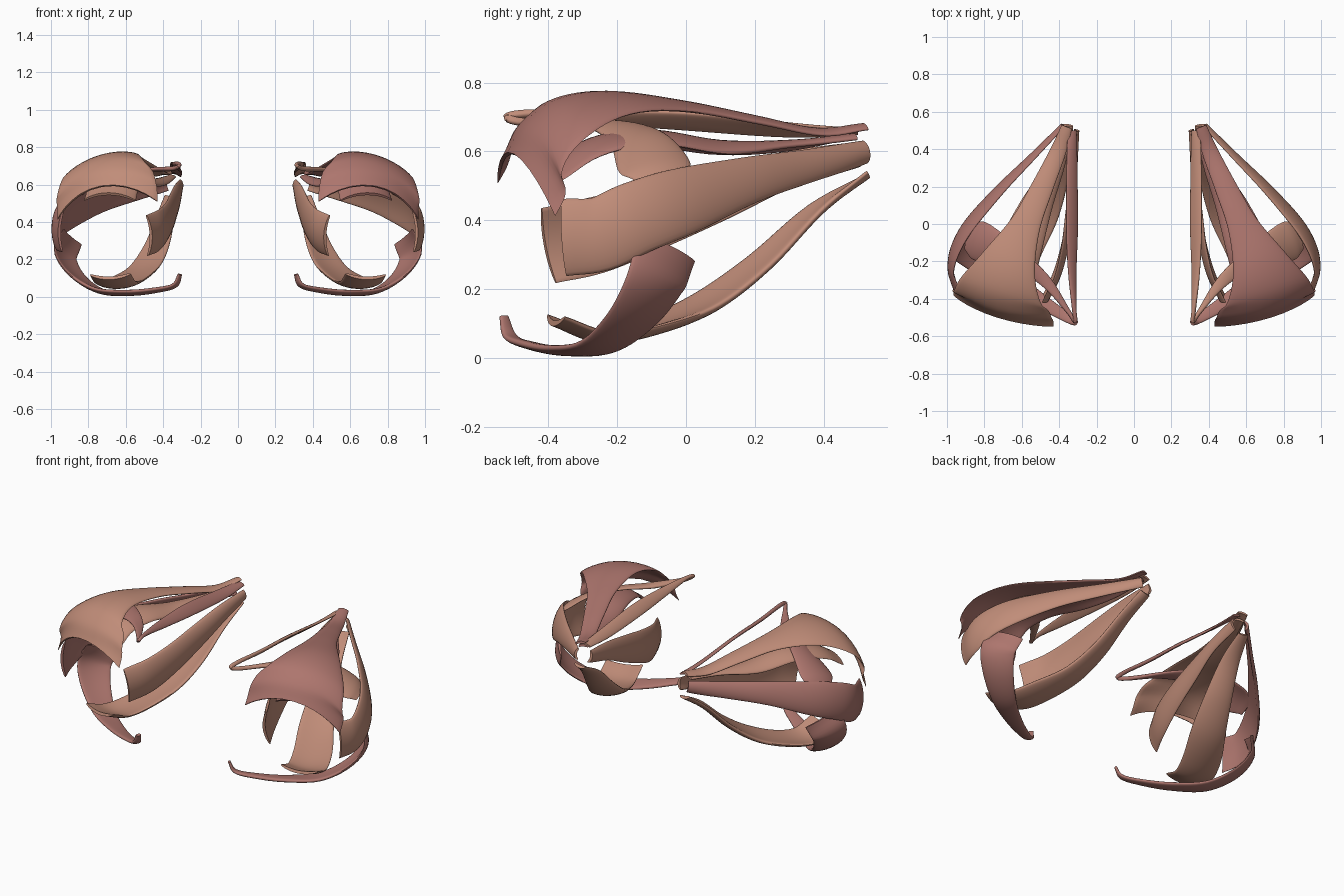
import bpy, bmesh, math
from mathutils import Vector

cube = bpy.data.objects.get("Cube")
if cube:
    bpy.data.objects.remove(cube, do_unlink=True)

# Central axis of one muscle cone: from the rear ring to the middle of the eye socket
APEX = Vector((0.345, 0.52, 0.60))
GLOBE = Vector((0.66, -0.25, 0.35))
STEPS, ACROSS = 6, 14


def make_material(name, colour):
    mat = bpy.data.materials.new(name)
    mat.use_nodes = True
    mat.diffuse_color = colour
    mat.node_tree.nodes["Principled BSDF"].inputs["Base Color"].default_value = colour
    return mat


TAN = make_material("tan_muscle", (0.53, 0.265, 0.19, 1))
PINK = make_material("pink_muscle", (0.42, 0.18, 0.155, 1))


def smooth_path(stations):
    """Catmull-Rom curve through (x, y, z, half width) stations."""
    pts = [Vector(s) for s in stations]
    pts = [2 * pts[0] - pts[1]] + pts + [2 * pts[-1] - pts[-2]]
    path = []
    for a, b, c, d in zip(pts, pts[1:], pts[2:], pts[3:]):
        for k in range(STEPS):
            t = k / STEPS
            path.append(0.5 * (2 * b + (c - a) * t + (2 * a - 5 * b + 4 * c - d) * t ** 2
                               + (3 * b - a - 3 * c + d) * t ** 3))
    return path + [pts[-2]]


def axis_point(p):
    line = GLOBE - APEX
    t = (p - APEX).dot(line) / line.length_squared
    return APEX + line * min(t, 1)


def section(p, tangent, half, thick, lean, horns, flat):
    """Closed lens-shaped section, wrapped around the cone axis."""
    out = p - axis_point(p)
    radius = max(out.length, 0.04) * (1 + flat)
    normal = out.normalized() + Vector((lean, 0, 0))
    normal = (normal - tangent * normal.dot(tangent)).normalized()
    side = tangent.cross(normal)
    ring = []
    for k in range(2 * ACROSS):
        a = math.pi * k / ACROSS
        u = math.cos(a)
        bend = max(-1.3, min(1.3, u * half / radius))
        offset = thick * math.copysign(abs(math.sin(a)) ** 0.7, math.sin(a))
        r = radius + offset
        ring.append(p + side * r * math.sin(bend) + normal * (r * math.cos(bend) - radius)
                    + tangent * horns * u ** 2)
    return ring


def muscle(name, stations, left_mat, right_mat, thick=0.014, lean=0, horns=0, flat=0):
    path = smooth_path(stations)
    last = len(path) - 1
    rings = []
    for i, q in enumerate(path):
        tangent = (path[min(i + 1, last)].xyz - path[max(i - 1, 0)].xyz).normalized()
        t = i / last
        belly = thick * (0.55 + 0.45 * math.sin(math.pi * t))
        rings.append(section(q.xyz, tangent, max(q.w, 0.008), belly,
                             lean * t, horns * t ** 3, flat * t))
    # Left side first, then its mirrored twin
    for label, sign, mat in (("left", 1, left_mat), ("right", -1, right_mat)):
        bm = bmesh.new()
        loops = [[bm.verts.new((v.x * sign, v.y, v.z)) for v in ring] for ring in rings]
        n = 2 * ACROSS
        for a, b in zip(loops, loops[1:]):
            for k in range(n):
                bm.faces.new((a[k], a[(k + 1) % n], b[(k + 1) % n], b[k]))
        for loop in (loops[0], loops[-1]):
            for k in range(ACROSS):
                quad = [loop[k], loop[k + 1], loop[(n - k - 1) % n], loop[(n - k) % n]]
                bm.faces.new(list(dict.fromkeys(quad)))
        bmesh.ops.recalc_face_normals(bm, faces=bm.faces)
        mesh = bpy.data.meshes.new(f"{label}_{name}")
        bm.to_mesh(mesh)
        bm.free()
        mesh.materials.append(mat)
        obj = bpy.data.objects.new(mesh.name, mesh)
        bpy.context.collection.objects.link(obj)
        bpy.ops.object.select_all(action="DESELECT")
        obj.select_set(True)
        bpy.context.view_layer.objects.active = obj
        bpy.ops.object.shade_smooth_by_angle(angle=math.radians(50))


# Broad eyelid lifter fanning over the top
muscle("eyelid_lifter", [
    (.36, .52, .675, .03), (.41, .38, .66, .045), (.49, .2, .695, .06), (.58, 0, .735, .085),
    (.67, -.2, .76, .16), (.72, -.35, .738, .245), (.73, -.445, .675, .295),
    (.73, -.495, .59, .305)],
    PINK, TAN, thick=0.012, lean=0.14, horns=0.1, flat=0.35)

# Upper straight muscle beneath the lifter
muscle("upper_straight", [
    (.36, .49, .645, .03), (.42, .3, .622, .05), (.52, .1, .62, .09), (.6, -.1, .65, .12),
    (.66, -.27, .63, .14), (.69, -.41, .55, .15)], PINK, TAN)

# Outer straight muscle
muscle("outer_straight", [
    (.385, .53, .6, .037), (.55, .36, .56, .05), (.72, .19, .52, .07), (.89, 0, .46, .1),
    (.968, -.14, .41, .108), (.985, -.25, .36, .11), (.955, -.36, .35, .115)], TAN, PINK)

# Inner straight muscle
muscle("inner_straight", [
    (.3, .5, .59, .04), (.315, .3, .55, .055), (.335, .1, .48, .08), (.36, -.1, .41, .1),
    (.4, -.27, .355, .115), (.465, -.41, .325, .115)], TAN, TAN)

# Lower straight muscle
muscle("lower_straight", [
    (.36, .53, .53, .035), (.385, .38, .425, .055), (.43, .22, .27, .08), (.495, .06, .15, .1),
    (.585, -.1, .08, .112), (.65, -.25, .055, .115), (.685, -.385, .1, .115)],
    TAN, TAN, thick=0.016)

# Upper slanted muscle, turning back at its pulley point
muscle("upper_slanted", [
    (.33, .5, .66, .025), (.33, .3, .665, .035), (.33, 0, .69, .04), (.33, -.25, .7, .028),
    (.32, -.45, .71, .012), (.315, -.52, .7, .01), (.35, -.47, .685, .012),
    (.46, -.32, .68, .03), (.58, -.22, .675, .05), (.72, -.14, .64, .085),
    (.84, -.09, .57, .11), (.89, -.07, .52, .07)], TAN, PINK, thick=0.012)

# Lower slanted muscle, sweeping under the globe
muscle("lower_slanted", [
    (.31, -.53, .12, .015), (.34, -.51, .06, .025), (.44, -.45, .035, .035),
    (.58, -.36, .02, .05), (.74, -.25, .03, .07), (.87, -.15, .11, .09),
    (.935, -.08, .22, .105), (.9, -.05, .325, .11)], PINK, PINK)
